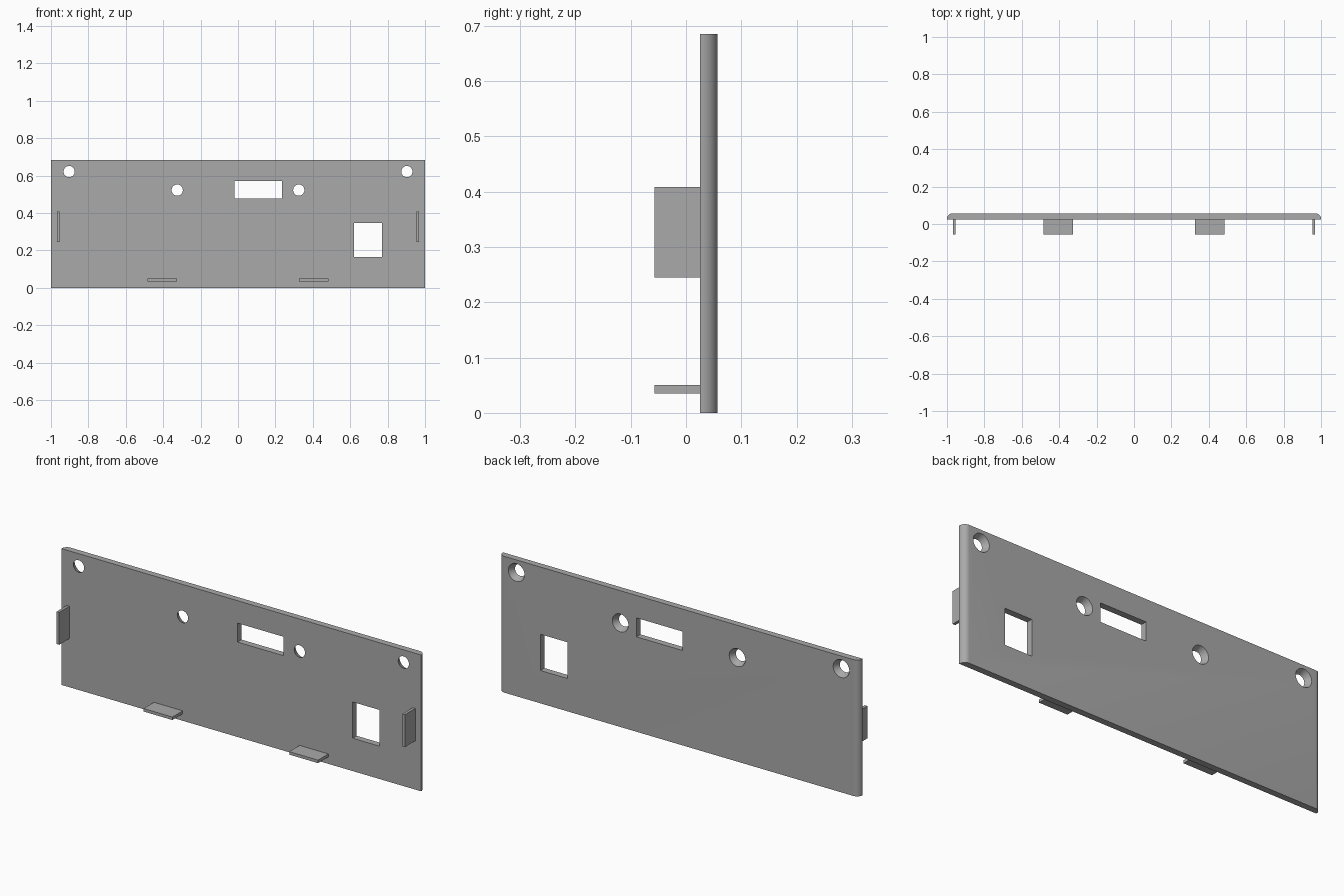
import bpy
import bmesh
from math import cos, sin, pi
from mathutils import Matrix, Vector

cube = bpy.data.objects.get("Cube")
if cube:
    bpy.data.objects.remove(cube, do_unlink=True)

FRONT, BACK, HEIGHT = 0.025, 0.057, 0.685
THICK = BACK - FRONT

grey = bpy.data.materials.new("mid_grey")
grey.use_nodes = True
colour = (0.4, 0.4, 0.4, 1)
grey.diffuse_color = colour
grey.node_tree.nodes["Principled BSDF"].inputs["Base Color"].default_value = colour


def add_box(bm, x, y, z):
    """Box given by its (low, high) range on each axis."""
    ranges = (x, y, z)
    centre = Vector([(a + b) / 2 for a, b in ranges])
    size = Vector([b - a for a, b in ranges])
    bmesh.ops.create_cube(bm, size=1, matrix=Matrix.Translation(centre) @ Matrix.Diagonal(size).to_4x4())


def make_object(name, bm):
    bmesh.ops.recalc_face_normals(bm, faces=bm.faces)
    mesh = bpy.data.meshes.new(name)
    bm.to_mesh(mesh)
    bm.free()
    mesh.materials.append(grey)
    obj = bpy.data.objects.new(name, mesh)
    bpy.context.collection.objects.link(obj)
    return obj


# Panel: flat front, rounded vertical edges at the back
bm = bmesh.new()
radius, steps = 0.03, 10
arc = [(1 - radius + radius * cos(i * pi / 2 / steps),
        BACK - radius + radius * sin(i * pi / 2 / steps)) for i in range(steps + 1)]
right_half = [(1, FRONT)] + arc
outline = right_half + [(-x, y) for x, y in reversed(right_half)]
face = bm.faces.new([bm.verts.new((x, y, 0)) for x, y in outline])
extruded = bmesh.ops.extrude_face_region(bm, geom=[face])["geom"]
bmesh.ops.translate(bm, vec=(0, 0, HEIGHT), verts=[v for v in extruded if isinstance(v, bmesh.types.BMVert)])
panel = make_object("panel", bm)

# Cutters: two rectangular windows and four countersunk screw holes
bm = bmesh.new()
depth = (FRONT - 0.02, BACK + 0.02)
add_box(bm, (-0.02, 0.235), depth, (0.477, 0.572))
add_box(bm, (0.62, 0.77), depth, (0.165, 0.347))
front_r, back_r, over = 0.03, 0.045, 0.005
slope = (back_r - front_r) / THICK
for x, z in ((0.903, 0.622), (0.325, 0.523)):
    for side in (-1, 1):
        place = Matrix.Translation((side * x, (FRONT + BACK) / 2, z)) @ Matrix.Rotation(-pi / 2, 4, "X")
        bmesh.ops.create_cone(bm, cap_ends=True, segments=32, depth=THICK + 2 * over,
                              radius1=front_r - slope * over, radius2=back_r + slope * over, matrix=place)
cutter = make_object("opening_cutter", bm)
cutter.hide_render = True

cut = panel.modifiers.new("openings", "BOOLEAN")
cut.operation = "DIFFERENCE"
cut.solver = "EXACT"
cut.object = cutter
bpy.context.view_layer.objects.active = panel
panel.select_set(True)
bpy.ops.object.modifier_apply(modifier=cut.name)
bpy.data.objects.remove(cutter, do_unlink=True)
bpy.ops.object.shade_smooth_by_angle(angle=pi / 6)

# Tabs projecting from the front
tab_depth = (-BACK, FRONT)
for side, label in ((1, "left"), (-1, "right")):
    for name, x, z in (("side_tab", (0.954, 0.968), (0.245, 0.408)),
                       ("bottom_tab", (0.325, 0.485), (0.035, 0.05))):
        bm = bmesh.new()
        add_box(bm, sorted(side * v for v in x), tab_depth, z)
        make_object(f"{label}_{name}", bm)
